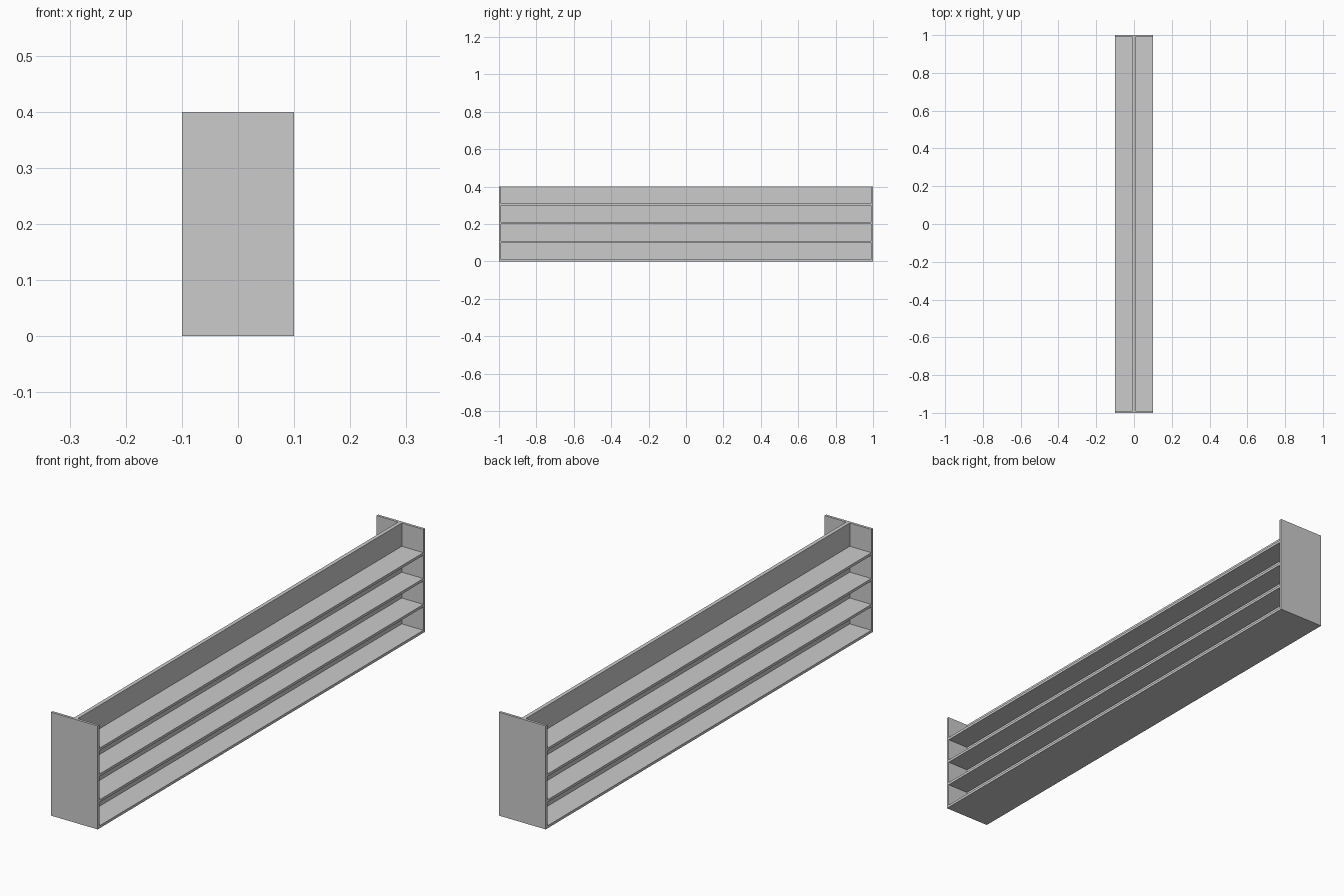
import bpy

if "Cube" in bpy.data.objects:
    bpy.data.objects.remove(bpy.data.objects["Cube"])

W, L, H, T = 0.2, 2.0, 0.4, 0.01  # width, length, height, board thickness


def board(name, size, center):
    bpy.ops.mesh.primitive_cube_add(size=1, location=center)
    obj = bpy.context.object
    obj.name = name
    obj.scale = size
    bpy.ops.object.transform_apply(location=False, rotation=False, scale=True)
    return obj


inner = L - 2 * T

# End panels
for side, name in ((-1, "front_end_panel"), (1, "back_end_panel")):
    board(name, (W, T, H), (0, side * (L - T) / 2, H / 2))

# Base board
board("base_board", (W, inner, T), (0, 0, T / 2))

# Central divider between the two shelf sides
D = 0.015
board("center_divider", (D, inner, H - T), (0, 0, (H + T) / 2))

# Shelves on both sides of the divider
depth = (W - D) / 2
for i in (1, 2, 3):
    for side, name in ((-1, "left"), (1, "right")):
        board(f"{name}_shelf_{i}", (depth, inner, T),
              (side * (D + depth) / 2, 0, 0.1 * i + T / 2))
